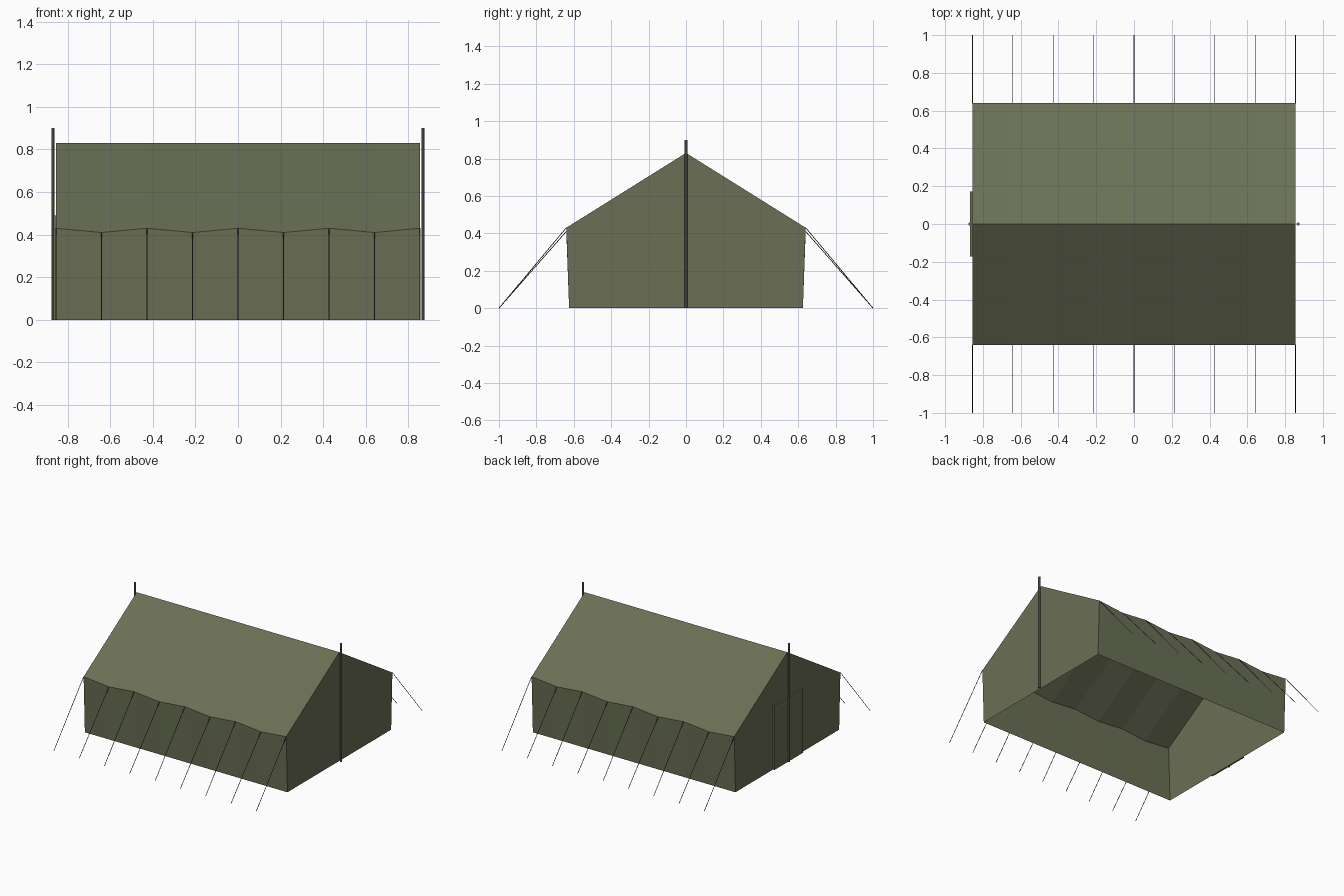
import bpy
import bmesh
from mathutils import Vector

cube = bpy.data.objects.get("Cube")
if cube:
    bpy.data.objects.remove(cube, do_unlink=True)

HALF_LEN = 0.855
RIDGE_Z = 0.83
EAVE_Y, EAVE_Z, SAG = 0.64, 0.43, 0.02
BASE_Y = 0.625
BAYS = 8


def material(name, color):
    mat = bpy.data.materials.new(name)
    mat.use_nodes = True
    mat.diffuse_color = (*color, 1)
    bsdf = mat.node_tree.nodes["Principled BSDF"]
    bsdf.inputs["Base Color"].default_value = (*color, 1)
    bsdf.inputs["Roughness"].default_value = 0.9
    return mat


canvas = material("canvas", (0.145, 0.16, 0.09))
wood = material("weathered_wood", (0.2, 0.175, 0.14))
cord = material("cord", (0.05, 0.05, 0.035))


def finish(bm, name, mat):
    mesh = bpy.data.meshes.new(name)
    bm.to_mesh(mesh)
    bm.free()
    mesh.materials.append(mat)
    obj = bpy.data.objects.new(name, mesh)
    bpy.context.collection.objects.link(obj)
    return obj


def add_rod(bm, start, end, radius, sides):
    start, end = Vector(start), Vector(end)
    axis = end - start
    turn = axis.to_track_quat("Z", "Y").to_matrix().to_4x4()
    turn.translation = (start + end) / 2
    bmesh.ops.create_cone(bm, cap_ends=True, segments=sides, radius1=radius,
                          radius2=radius, depth=axis.length, matrix=turn)


# Eave stations: every other rope lets the edge sag a little
stations = [(HALF_LEN * (2 * i / BAYS - 1), EAVE_Z - SAG * (i % 2))
            for i in range(BAYS + 1)]

# Canvas shell: one cross-section per station, open underneath
bm = bmesh.new()
sections = []
for x, eave in stations:
    profile = [(-BASE_Y, 0), (-EAVE_Y, eave), (0, RIDGE_Z),
               (EAVE_Y, eave), (BASE_Y, 0)]
    sections.append([bm.verts.new((x, y, z)) for y, z in profile])
for a, b in zip(sections, sections[1:]):
    for j in range(len(a) - 1):
        bm.faces.new((a[j], b[j], b[j + 1], a[j + 1]))
bm.faces.new(sections[0])
bm.faces.new(sections[-1])
bmesh.ops.recalc_face_normals(bm, faces=bm.faces)
finish(bm, "tent_canvas", canvas)

# Door flap on the right end
bm = bmesh.new()
bmesh.ops.create_cube(bm, size=1)
bmesh.ops.scale(bm, vec=(0.012, 0.345, 0.49), verts=bm.verts)
bmesh.ops.translate(bm, vec=(-HALF_LEN - 0.006, 0, 0.245), verts=bm.verts)
finish(bm, "door_flap", canvas)

# Upright poles at both ends
for side, label in ((-1, "right"), (1, "left")):
    bm = bmesh.new()
    x = side * (HALF_LEN + 0.014)
    add_rod(bm, (x, 0, 0), (x, 0, 0.9), 0.008, 8)
    finish(bm, label + "_end_pole", wood)

# Guy ropes from the eaves to the ground
for side, label in ((-1, "front"), (1, "back")):
    bm = bmesh.new()
    for x, eave in stations:
        add_rod(bm, (x, side * EAVE_Y, eave), (x, side, 0), 0.002, 6)
    finish(bm, label + "_guy_ropes", cord)
